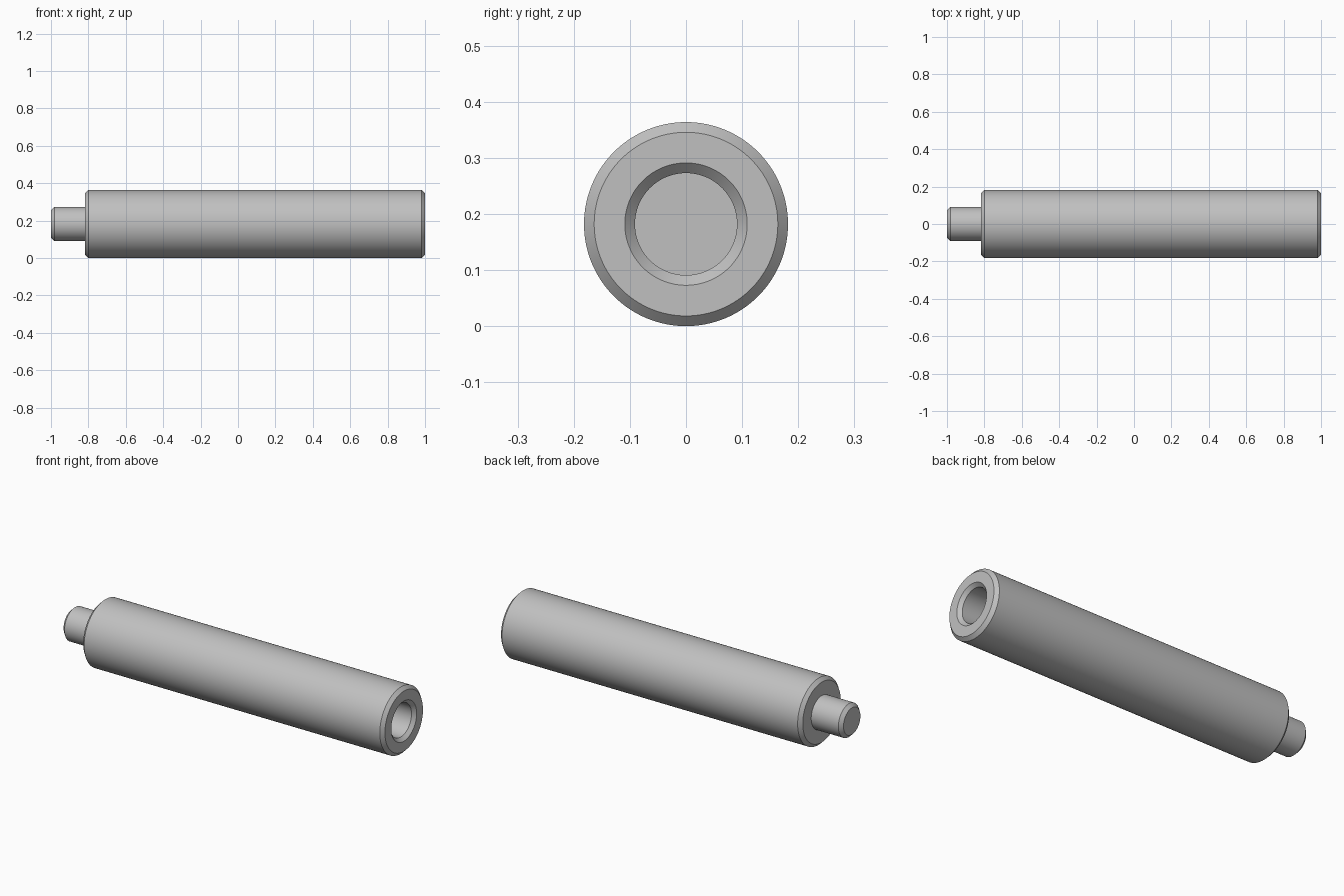
import bpy, bmesh, math
from mathutils import Vector

cube = bpy.data.objects.get("Cube")
if cube:
    bpy.data.objects.remove(cube, do_unlink=True)

R = 2 / 11           # body radius
r = R / 2            # stud and bore radius
C = R / 10           # chamfer size
SHOULDER = -1 + R    # where the stud meets the body
BORE_DEPTH = 0.3

# Plain metal
steel = bpy.data.materials.new("steel grey")
steel.use_nodes = True
colour = (0.53, 0.53, 0.53, 1)
steel.diffuse_color = colour
steel.node_tree.nodes["Principled BSDF"].inputs["Base Color"].default_value = colour


def lathe(name, profile, steps=128):
    """Revolve (x, radius) points around the x axis, raised to rest on z = 0."""
    bm = bmesh.new()
    verts = [bm.verts.new((x, 0, rad)) for x, rad in profile]
    edges = [bm.edges.new(pair) for pair in zip(verts, verts[1:])]
    bmesh.ops.spin(bm, geom=verts + edges, cent=(0, 0, 0), axis=(1, 0, 0),
                   angle=math.tau, steps=steps, use_duplicate=False)
    bmesh.ops.remove_doubles(bm, verts=bm.verts, dist=1e-5)
    bmesh.ops.recalc_face_normals(bm, faces=bm.faces)
    bmesh.ops.translate(bm, verts=bm.verts, vec=Vector((0, 0, R)))
    mesh = bpy.data.meshes.new(name)
    bm.to_mesh(mesh)
    bm.free()
    mesh.materials.append(steel)
    obj = bpy.data.objects.new(name, mesh)
    bpy.context.collection.objects.link(obj)
    bpy.ops.object.select_all(action="DESELECT")
    obj.select_set(True)
    bpy.context.view_layer.objects.active = obj
    bpy.ops.object.shade_smooth_by_angle(angle=math.radians(30))
    return obj


# Chamfered stud, stepped body and blind bore in one turned piece
stud = [(-1, 0), (-1, r - C), (-1 + C, r), (SHOULDER, r)]
body = [(SHOULDER, R - C), (SHOULDER + C, R), (1 - C, R), (1, R - C)]
bore = [(1, r + C), (1 - C, r), (1 - BORE_DEPTH, r), (1 - BORE_DEPTH, 0)]
lathe("threadless_standoff", stud + body + bore)
